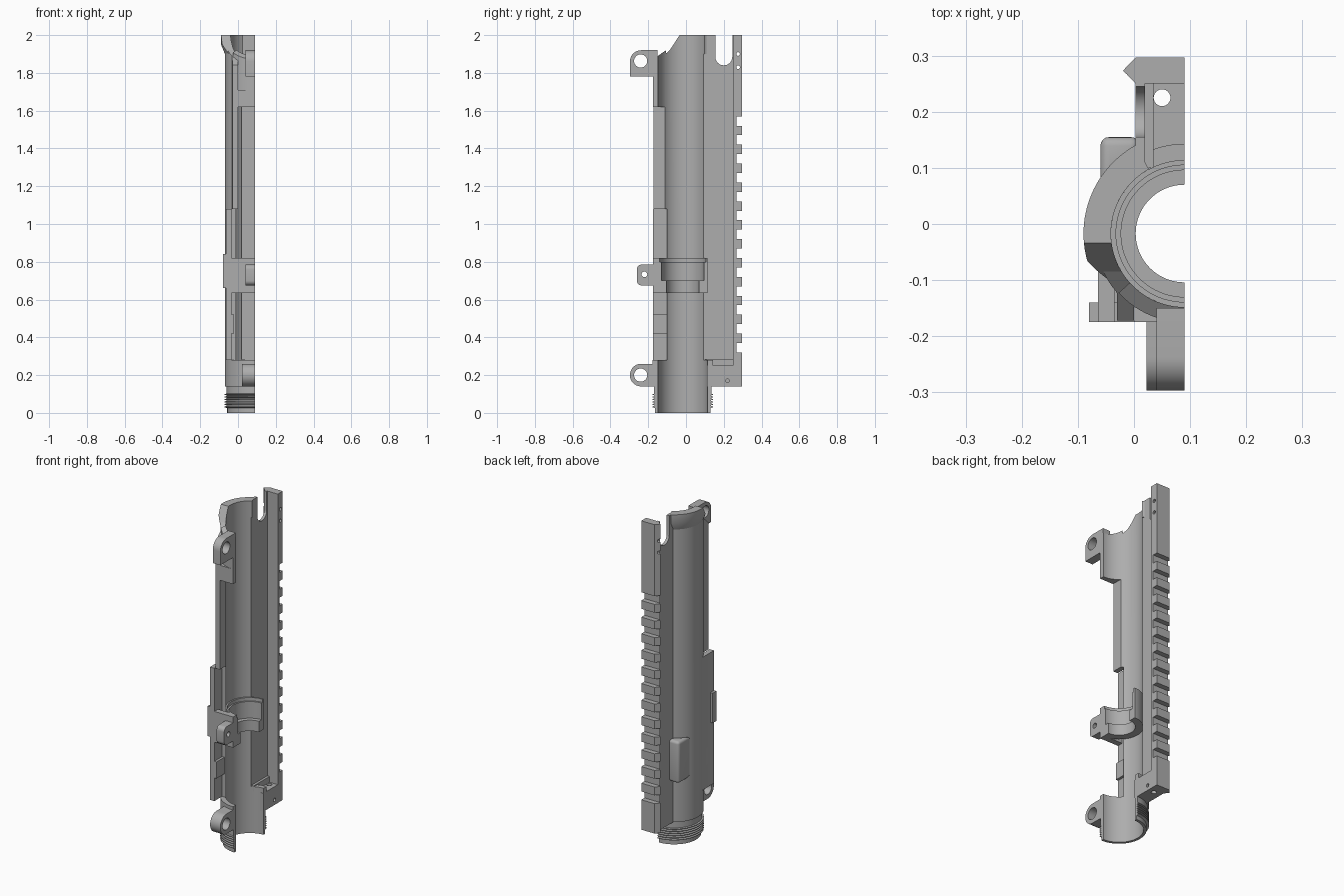
import bpy, bmesh
from math import sin, cos, radians
from mathutils import Vector

if "Cube" in bpy.data.objects:
    bpy.data.objects.remove(bpy.data.objects["Cube"])

CX, CY = 0.09, -0.017      # axis of the tube, on the cut plane
BORE, OUTER = 0.131, 0.16

metal = bpy.data.materials.new("satin grey")
metal.use_nodes = True
GREY = (0.42, 0.42, 0.42, 1)
metal.diffuse_color = GREY
metal.node_tree.nodes["Principled BSDF"].inputs["Base Color"].default_value = GREY


def arc(r, a0, a1, n=24, c=(CX, CY)):
    """Points on a circle between two angles in degrees."""
    steps = [radians(a0 + (a1 - a0) * i / n) for i in range(n + 1)]
    return [(c[0] + r * cos(a), c[1] + r * sin(a)) for a in steps]


def finish(name, bm):
    bmesh.ops.recalc_face_normals(bm, faces=bm.faces)
    mesh = bpy.data.meshes.new(name)
    bm.to_mesh(mesh)
    bm.free()
    ob = bpy.data.objects.new(name, mesh)
    bpy.context.collection.objects.link(ob)
    mesh.materials.append(metal)
    return ob


def prism(name, pts, lo, hi, axis="z"):
    """Extrude an outline: (x, y) along z or (y, z) along x."""
    bm = bmesh.new()

    def place(p, t):
        return (p[0], p[1], t) if axis == "z" else (t, p[0], p[1])
    a = [bm.verts.new(place(p, lo)) for p in pts]
    b = [bm.verts.new(place(p, hi)) for p in pts]
    bm.faces.new(a)
    bm.faces.new(b)
    for i in range(len(pts)):
        j = (i + 1) % len(pts)
        bm.faces.new((a[i], a[j], b[j], b[i]))
    return finish(name, bm)


def box(name, x, y, z):
    return prism(name, [(x[0], y[0]), (x[1], y[0]), (x[1], y[1]), (x[0], y[1])], *z)


def lathe(name, profile, a0=90, a1=270, n=40):
    """Sweep a closed (radius, z) outline part of the way round the tube axis."""
    bm = bmesh.new()
    rings = []
    for i in range(n + 1):
        a = radians(a0 + (a1 - a0) * i / n)
        rings.append([bm.verts.new((CX + r * cos(a), CY + r * sin(a), z)) for r, z in profile])
    for p, q in zip(rings, rings[1:]):
        for i in range(len(profile)):
            j = (i + 1) % len(profile)
            bm.faces.new((p[i], p[j], q[j], q[i]))
    bm.faces.new(rings[0])
    bm.faces.new(rings[-1])
    return finish(name, bm)


def bake(ob):
    """Replace the mesh by its modified version."""
    deps = bpy.context.evaluated_depsgraph_get()
    mesh = bpy.data.meshes.new_from_object(ob.evaluated_get(deps))
    ob.modifiers.clear()
    ob.data = mesh


def drill(ob, r, centre, axis="x"):
    """Cut a round hole along x (centre is y, z) or z (centre is x, y)."""
    cutter = prism("cutter", arc(r, 0, 345, 23, centre), -1, 3, axis)
    cutter.hide_render = True
    mod = ob.modifiers.new("hole", "BOOLEAN")
    mod.operation, mod.object = "DIFFERENCE", cutter
    bake(ob)
    bpy.data.objects.remove(cutter)


def slice_off(ob, point, normal):
    """Remove what lies beyond a plane and close the cut."""
    bm = bmesh.new()
    bm.from_mesh(ob.data)
    cut = bmesh.ops.bisect_plane(bm, geom=bm.verts[:] + bm.edges[:] + bm.faces[:],
                                 plane_co=point, plane_no=Vector(normal).normalized(),
                                 clear_outer=True)
    edges = [e for e in cut["geom_cut"] if isinstance(e, bmesh.types.BMEdge)]
    bmesh.ops.holes_fill(bm, edges=edges, sides=0)
    bmesh.ops.recalc_face_normals(bm, faces=bm.faces)
    bm.to_mesh(ob.data)
    bm.free()


# Upper half of the tube, open underneath
upper = prism("upper_shell", arc(OUTER, 116, 221) + [(-0.03, -0.172), (0, -0.172)]
              + arc(BORE, 226, 122.5), 1.08, 2)
slice_off(upper, (0, -0.12, 1.89), (0, -0.10, 0.11))

# Flared lip at the upper end
flare = lathe("end_flare", [(BORE, 1.9), (0.159, 1.9), (0.18, 1.95), (0.18, 2), (BORE, 2)], 119, 235)
slice_off(flare, (0, -0.06, 1.96), (0, -0.17, 0.11))

# Lower half with a flat side wall and wider pocket
prism("lower_shell", arc(OUTER, 116, 196) + [(-0.064, -0.175), (-0.035, -0.175), (-0.035, -0.1)]
      + arc(BORE, 219.5, 122.5), 0.28, 1.08)
box("pocket_step", (-0.064, -0.02), (-0.175, -0.1), (0.42, 0.52))
box("side_stop", (-0.08, -0.05), (-0.175, -0.14), (0.66, 0.84))

# Closed underside at the upper end
closing = lathe("rear_floor", [(BORE, 1.62), (0.158, 1.62), (0.158, 1.95), (BORE, 1.95)], 222, 270)
slice_off(closing, (0, -0.12, 1.91), (0, -0.07, 0.1))
box("rear_crossbar", (0, CX), (-0.175, -0.148), (1.62, 1.71))

# Inner ring and its bridge
lathe("inner_ring", [(0.087, 0.635), (BORE, 0.635), (BORE, 0.82), (0.122, 0.82),
                     (0.122, 0.8), (0.113, 0.8), (0.113, 0.7), (0.087, 0.7)])
box("ring_bridge", (-0.035, CX), (-0.175, -0.14), (0.635, 0.82))

# Lower collar and ridged end
lathe("lower_collar", [(BORE, 0.1), (0.152, 0.1), (0.152, 0.14), (OUTER, 0.14), (OUTER, 0.28), (BORE, 0.28)])
ridges = [(BORE, 0), (0.147, 0), (0.147, 0.025)]
for i in range(6):
    z = 0.03 + i * 0.013
    ridges += [(0.161, z), (0.161, z + 0.004), (0.15, z + 0.007), (0.15, z + 0.011)]
lathe("ridged_end", ridges + [(0.15, 0.112), (BORE, 0.112)])

# Channel wall with a U-shaped notch at its upper end
prism("channel_wall", [(0.1, 0.14), (0.1, 2), (0.155, 2)]
      + arc(0.045, 180, 360, 16, (0.2, 1.885))
      + [(0.245, 2), (0.255, 2), (0.255, 0.14)], 0.003, 0.02, "x")

# Toothed rail
prism("rail_base", [(CX, 0.25), (0.003, 0.25), (-0.013, 0.267), (CX, 0.267)], 0.14, 2)
tooth = [(CX, 0.267), (-0.013, 0.267), (-0.02, 0.273), (0.003, 0.297), (CX, 0.297)]
prism("rail_lower_end", tooth, 0.14, 0.27)
rail_end = prism("rail_upper_end", tooth, 1.57, 2)
for z in (1.83, 1.9):
    drill(rail_end, 0.01, (0.275, z))
for i in range(12):
    z = 0.37 + i * 0.1
    prism("rail_tooth", tooth, z, z + 0.05)
prism("rail_tooth", tooth, 0.27, 0.32)

# Block closing the lower end of the channel
end_block = box("channel_end", (0.01, CX), (0.112, 0.255), (0.14, 0.25))
drill(end_block, 0.015, (0.05, 0.225), "z")
drill(end_block, 0.01, (0.22, 0.17))
box("channel_end_step", (0.015, 0.035), (0.1, 0.25), (0.25, 0.285))

# Lugs with pin holes
front_lug = prism("front_lug", [(-0.15, 0.14)] + arc(0.06, 270, 90, 24, (-0.237, 0.2))
                  + [(-0.15, 0.26)], 0.022, CX, "x")
drill(front_lug, 0.035, (-0.24, 0.2))
rear_lug = prism("rear_lug", [(-0.15, 1.78), (-0.297, 1.78)]
                 + arc(0.06, 180, 90, 12, (-0.237, 1.86)) + [(-0.15, 1.92)], 0.04, CX, "x")
drill(rear_lug, 0.035, (-0.24, 1.863))
mid_lug = prism("middle_lug", [(-0.16, 0.675)] + arc(0.025, 270, 180, 6, (-0.235, 0.7))
                + arc(0.025, 180, 90, 6, (-0.235, 0.76)) + [(-0.16, 0.785)], 0.04, CX, "x")
drill(mid_lug, 0.015, (-0.22, 0.733))

# Rounded boss on the outside of the tube
boss = prism("side_boss", [(-0.06, 0.155), (0.01, 0.155), (0.01, 0.12),
                           (-0.03, 0.085), (-0.06, 0.04)], 0.4, 0.65)
bevel = boss.modifiers.new("round", "BEVEL")
bevel.width, bevel.segments = 0.02, 4
bake(boss)

# Smooth curved surfaces, keep edges crisp
bpy.ops.object.select_all(action="DESELECT")
for ob in bpy.context.collection.objects:
    if ob.type == "MESH":
        ob.select_set(True)
        bpy.context.view_layer.objects.active = ob
bpy.ops.object.shade_smooth_by_angle(angle=radians(30))
